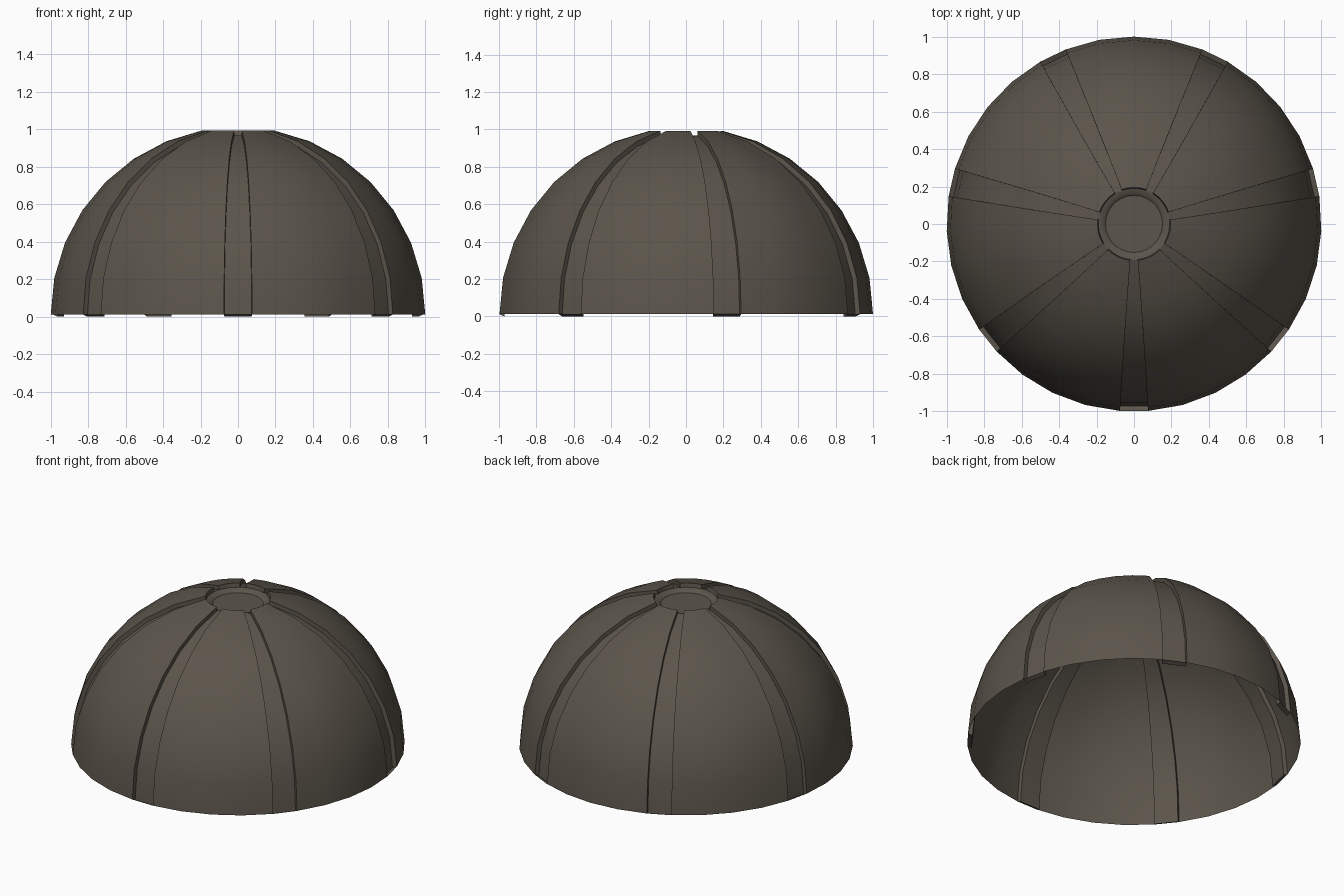
import bpy, bmesh, math
from math import sin, cos, pi, radians

if "Cube" in bpy.data.objects:
    bpy.data.objects.remove(bpy.data.objects["Cube"])

N = 7            # panels and grooves around the dome
BASE = 0.012     # height of the panel edge above the ground
DEPTH = 0.027    # groove depth

mat = bpy.data.materials.new("dark_brown_grey")
mat.diffuse_color = (0.105, 0.09, 0.07, 1)
mat.use_nodes = True
mat.node_tree.nodes["Principled BSDF"].inputs["Base Color"].default_value = mat.diffuse_color


def polar(r, a, z):
    return (r * cos(a), r * sin(a), z)


def half(r):
    """Half groove angle at radius r."""
    return 0.075 * r ** -0.2


def finish(bm, name):
    bmesh.ops.remove_doubles(bm, verts=bm.verts, dist=0.0003)
    me = bpy.data.meshes.new(name)
    bm.to_mesh(me)
    bm.free()
    ob = bpy.data.objects.new(name, me)
    bpy.context.collection.objects.link(ob)
    me.materials.append(mat)
    bpy.ops.object.select_all(action='DESELECT')
    ob.select_set(True)
    bpy.context.view_layer.objects.active = ob
    bpy.ops.object.shade_smooth_by_angle(angle=radians(30))
    return ob


def skin(bm, rows):
    """Quads across rows of points running from bottom to top."""
    vs = [[bm.verts.new(p) for p in row] for row in rows]
    for lo, hi in zip(vs, vs[1:]):
        for j in range(len(lo) - 1):
            bm.faces.new((lo[j], lo[j + 1], hi[j + 1], hi[j]))
    return vs


# Dome profile: sphere rings every 11.25 degrees, open at the top
angles = [radians(11.25 * i) for i in range(8)]
outer = [(cos(t), sin(t) + BASE) for t in angles]
inner = [((1 - DEPTH) * cos(t), (1 - DEPTH) * sin(t) + BASE) for t in angles]
inner[0] = (1 - DEPTH, 0.0)
inner[-1] = (0.19, 0.966)

# Raised panels with a lip turning down into the cap
bm = bmesh.new()
for k in range(N):
    a0 = -pi / 2 + k * 2 * pi / N
    a1 = a0 + 2 * pi / N
    rows = []
    for r, z in outer + [(0.19, 0.966)]:
        s, e = a0 + half(r), a1 - half(r)
        rows.append([polar(r, s + (e - s) * j / 4, z) for j in range(5)])
    skin(bm, rows)
finish(bm, "dome_panels")

# Recessed grooves with side walls and a closing wall at the foot
bm = bmesh.new()
for k in range(N):
    a = -pi / 2 + k * 2 * pi / N
    rows = []
    for (ro, zo), (ri, zi) in zip(outer, inner):
        h = half(ro)
        rows.append([polar(ro, a - h, zo), polar(ri, a - h, zi),
                     polar(ri, a + h, zi), polar(ro, a + h, zo)])
    v = skin(bm, rows)[0]
    bm.faces.new((v[0], v[3], v[2], v[1]))
finish(bm, "dome_grooves")

# Sunken round cap at the crown
bm = bmesh.new()
SEG = 28
rows = [[polar(r, 2 * pi * j / SEG, z) for j in range(SEG + 1)]
        for r, z in [(0.192, 0.967), (0.168, 0.962), (0.152, 0.948)]]
top = skin(bm, rows)[-1]
bm.faces.new(top[:-1])
finish(bm, "crown_cap")
